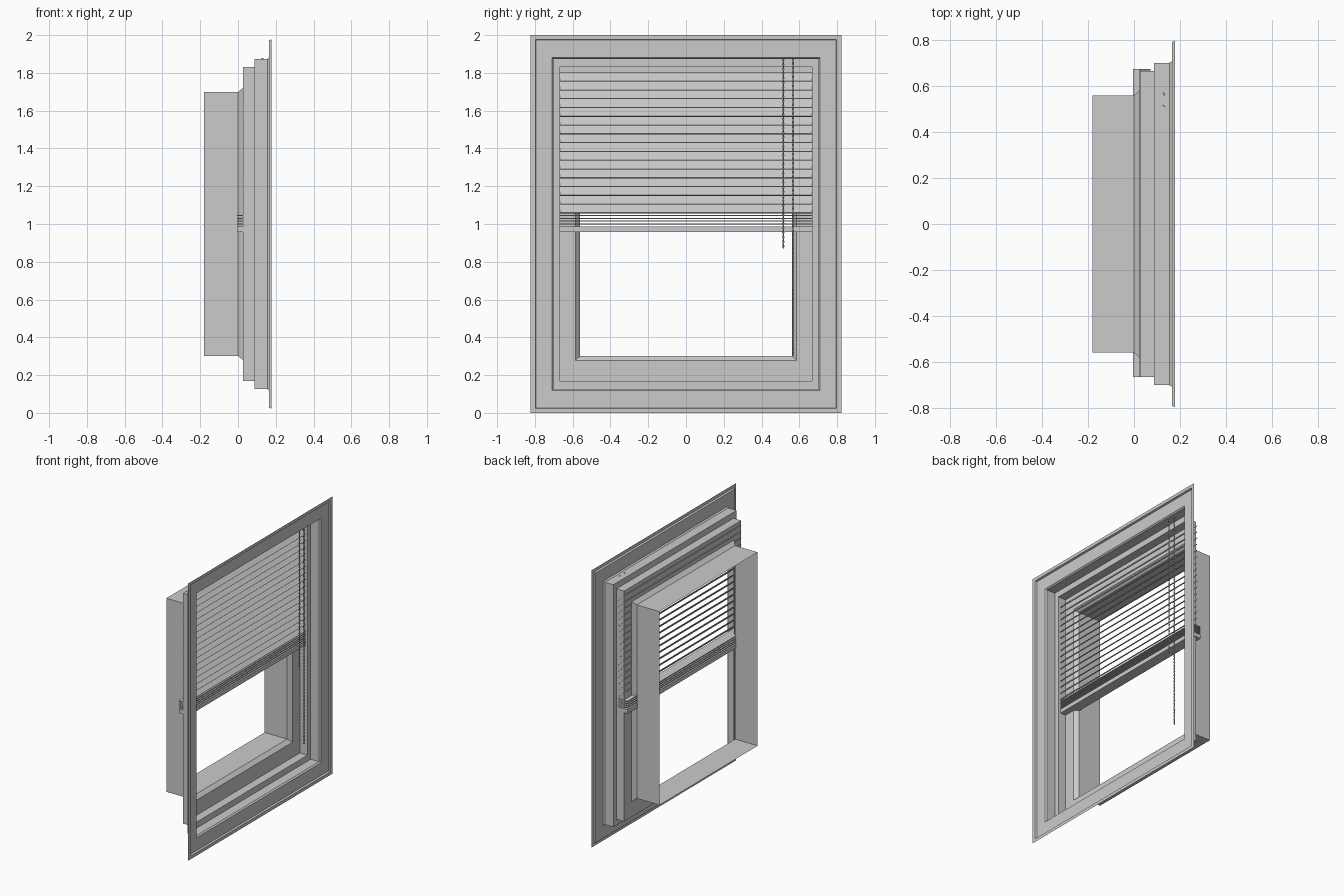
import bpy, bmesh, math
from mathutils import Matrix, Vector

if "Cube" in bpy.data.objects:
    bpy.data.objects.remove(bpy.data.objects["Cube"])


def make_object(name, bm, fix_normals=True):
    if fix_normals:
        bmesh.ops.recalc_face_normals(bm, faces=bm.faces[:])
    me = bpy.data.meshes.new(name)
    bm.to_mesh(me)
    bm.free()
    ob = bpy.data.objects.new(name, me)
    bpy.context.collection.objects.link(ob)
    return ob


def rect_sweep(name, profile):
    """Sweep a profile of (x, half width, half height) round a rectangle."""
    bm = bmesh.new()
    rings = []
    for x, hy, hz in profile:
        rings.append([bm.verts.new((x, sy * hy, 1.0 + sz * hz))
                      for sy, sz in ((-1, -1), (1, -1), (1, 1), (-1, 1))])
    for a, b in zip(rings, rings[1:]):
        for i in range(4):
            j = (i + 1) % 4
            bm.faces.new((a[i], a[j], b[j], b[i]))
    return make_object(name, bm, False)


def slats(name, rows, x, width, thickness, tilt=0.0):
    """Thin boards across the window, one for each height in rows."""
    bm = bmesh.new()
    for z in rows:
        bmesh.ops.create_cube(bm, size=1, matrix=(
            Matrix.Translation((x, 0.004, z)) @ Matrix.Rotation(tilt, 4, 'Y')
            @ Matrix.Diagonal((width, 1.34, thickness, 1))))
    return make_object(name, bm)


def twisted_cord(name, y, z0, z1, radius=0.006, step=0.006):
    """Flat-sided cord twisted along its length."""
    bm = bmesh.new()
    n = int((z1 - z0) / step)
    rings = []
    for k in range(n + 1):
        z = z0 + (z1 - z0) * k / n
        turn = k * math.pi / 4
        ring = []
        for i in range(4):
            a = i * math.pi / 2
            p = Vector((radius * math.cos(a), 0.5 * radius * math.sin(a), 0))
            p = Matrix.Rotation(turn, 3, 'Z') @ p
            ring.append(bm.verts.new((0.13 + p.x, y + p.y, z)))
        rings.append(ring)
    for a, b in zip(rings, rings[1:]):
        for i in range(4):
            j = (i + 1) % 4
            bm.faces.new((a[i], a[j], b[j], b[i]))
    bm.faces.new(rings[0])
    bm.faces.new(rings[-1])
    return make_object(name, bm)


# Stepped window recess, from the outside opening to the room side
rect_sweep("window_recess", [
    (-0.18, 0.56, 0.698), (0.0, 0.56, 0.698), (0.027, 0.585, 0.722),
    (0.027, 0.667, 0.831), (0.088, 0.667, 0.831),
    (0.088, 0.702, 0.874), (0.155, 0.702, 0.874)])

# Flat wall trim with a raised outer lip
rect_sweep("wall_trim", [
    (0.155, 0.702, 0.874), (0.165, 0.71, 0.882), (0.165, 0.793, 0.973),
    (0.178, 0.797, 0.977), (0.178, 0.822, 1.0)])

# Lowered slats, tilted down towards the room
slats("tilted_slats", [1.778 - 0.0465 * i for i in range(16)],
      0.048, 0.064, 0.005, math.radians(45))

# Gathered slats and bottom rail
slats("gathered_slats", [1.045 - 0.015 * i for i in range(4)], 0.033, 0.076, 0.006)
slats("bottom_rail", [0.972], 0.033, 0.076, 0.03)

# Pull cords
twisted_cord("short_pull_cord", 0.515, 0.87, 1.88)
twisted_cord("long_pull_cord", 0.567, 0.30, 1.88)
